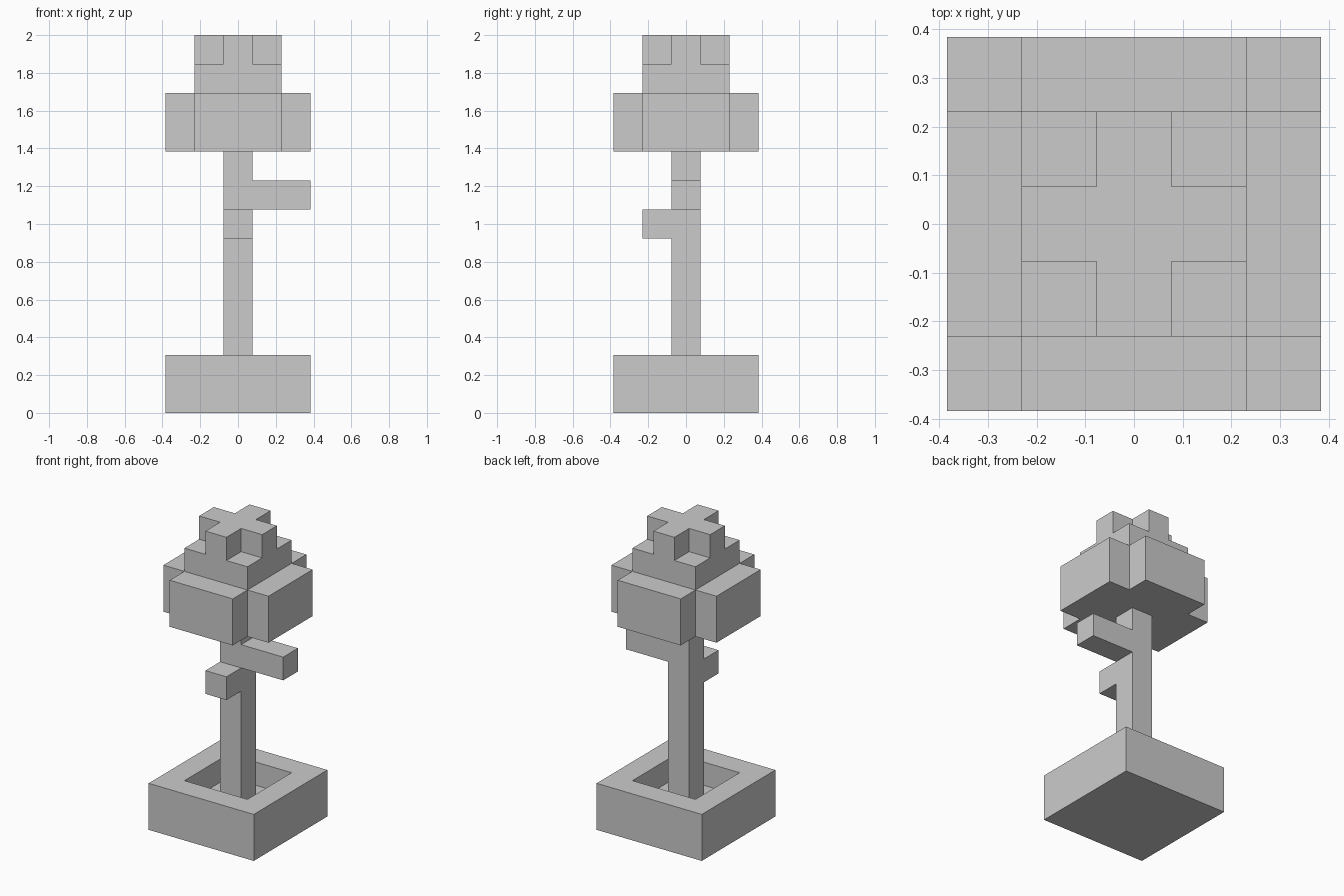
import bpy
import bmesh

if "Cube" in bpy.data.objects:
    bpy.data.objects.remove(bpy.data.objects["Cube"])

U = 2 / 13  # one block; the model is 13 blocks tall


def finish(name, bm):
    bmesh.ops.recalc_face_normals(bm, faces=bm.faces)
    bmesh.ops.scale(bm, vec=(U, U, U), verts=bm.verts)
    mesh = bpy.data.meshes.new(name)
    bm.to_mesh(mesh)
    bm.free()
    obj = bpy.data.objects.new(name, mesh)
    bpy.context.collection.objects.link(obj)
    return obj


def prism(outline, z0, z1):
    """Extrude a flat outline (in blocks) from z0 to z1; returns bmesh and top face."""
    bm = bmesh.new()
    base = bm.faces.new([bm.verts.new((x, y, z0)) for x, y in outline])
    ext = bmesh.ops.extrude_face_region(bm, geom=[base], use_keep_orig=True)["geom"]
    top = [v for v in ext if isinstance(v, bmesh.types.BMVert)]
    bmesh.ops.translate(bm, verts=top, vec=(0, 0, z1 - z0))
    return bm, next(f for f in ext if isinstance(f, bmesh.types.BMFace))


def rect(x0, x1, y0, y1):
    return [(x0, y0), (x1, y0), (x1, y1), (x0, y1)]


def plus(a, b):
    """Square of half-size b with its four corners notched back to a."""
    pts = []
    quarter = [(b, -a), (b, a), (a, a)]
    for _ in range(4):
        pts += quarter
        quarter = [(-y, x) for x, y in quarter]
    return pts


# Square planter with a sunken soil bed
bm, top = prism(rect(-2.5, 2.5, -2.5, 2.5), 0, 2)
bmesh.ops.recalc_face_normals(bm, faces=bm.faces)
bmesh.ops.inset_region(bm, faces=[top], thickness=1, use_even_offset=True)
ext = bmesh.ops.extrude_face_region(bm, geom=[top])["geom"]
bmesh.ops.translate(bm, vec=(0, 0, -1),
                    verts=[v for v in ext if isinstance(v, bmesh.types.BMVert)])
if top.is_valid:
    bmesh.ops.delete(bm, geom=[top], context='FACES_ONLY')
finish("planter", bm)

# Trunk, branches and stepped foliage
parts = [
    ("trunk", rect(-0.5, 0.5, -0.5, 0.5), 1, 9),
    ("right_branch", rect(0.5, 2.5, -0.5, 0.5), 7, 8),
    ("front_branch", rect(-0.5, 0.5, -1.5, -0.5), 6, 7),
    ("lower_foliage", plus(1.5, 2.5), 9, 11),
    ("middle_foliage", rect(-1.5, 1.5, -1.5, 1.5), 11, 12),
    ("top_foliage", plus(0.5, 1.5), 12, 13),
]
for name, outline, z0, z1 in parts:
    finish(name, prism(outline, z0, z1)[0])
